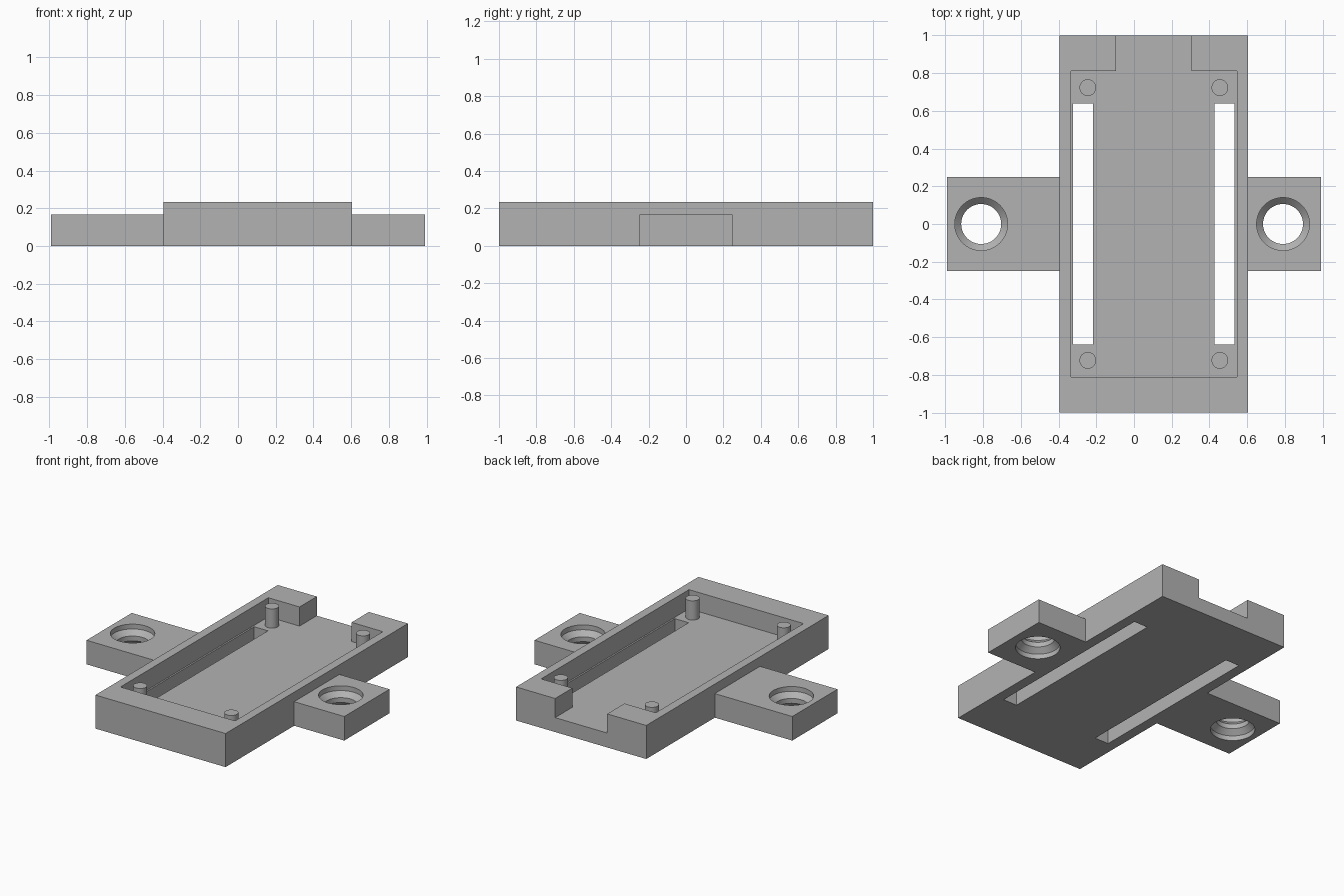
import bpy
import bmesh
from math import cos, sin, tau, radians

cube = bpy.data.objects.get("Cube")
if cube:
    bpy.data.objects.remove(cube, do_unlink=True)

grey = bpy.data.materials.new("plain_grey")
grey.use_nodes = True
GREY = (0.45, 0.45, 0.45, 1)
grey.diffuse_color = GREY
grey.node_tree.nodes["Principled BSDF"].inputs["Base Color"].default_value = GREY


def finish(bm, name):
    bmesh.ops.recalc_face_normals(bm, faces=bm.faces)
    mesh = bpy.data.meshes.new(name)
    bm.to_mesh(mesh)
    bm.free()
    mesh.materials.append(grey)
    obj = bpy.data.objects.new(name, mesh)
    bpy.context.collection.objects.link(obj)
    return obj


def prism(name, outline, z0, z1):
    """Extrude a flat outline from z0 to z1."""
    bm = bmesh.new()
    face = bm.faces.new([bm.verts.new((x, y, z0)) for x, y in outline])
    new = bmesh.ops.extrude_face_region(bm, geom=[face])["geom"]
    verts = [v for v in new if isinstance(v, bmesh.types.BMVert)]
    bmesh.ops.translate(bm, vec=(0, 0, z1 - z0), verts=verts)
    return finish(bm, name)


def box(name, x0, x1, y0, y1, z0, z1):
    return prism(name, [(x0, y0), (x1, y0), (x1, y1), (x0, y1)], z0, z1)


def lathe(name, cx, cy, profile, sides=64):
    """Closed solid of revolution from (radius, z) pairs."""
    bm = bmesh.new()
    rings = [[bm.verts.new((cx + r * cos(tau * i / sides), cy + r * sin(tau * i / sides), z))
              for i in range(sides)] for r, z in profile]
    for low, high in zip(rings, rings[1:]):
        for i in range(sides):
            j = (i + 1) % sides
            bm.faces.new((low[i], low[j], high[j], high[i]))
    bm.faces.new(rings[0])
    bm.faces.new(rings[-1])
    return finish(bm, name)


def select(obj):
    bpy.ops.object.select_all(action="DESELECT")
    obj.select_set(True)
    bpy.context.view_layer.objects.active = obj


def cut(target, cutter):
    cutter.hide_render = True
    mod = target.modifiers.new("cut", "BOOLEAN")
    mod.operation = "DIFFERENCE"
    mod.solver = "EXACT"
    mod.object = cutter
    select(target)
    bpy.ops.object.modifier_apply(modifier=mod.name)
    bpy.data.objects.remove(cutter, do_unlink=True)


def smooth(obj):
    select(obj)
    bpy.ops.object.shade_smooth_by_angle(angle=radians(30))


LEFT, RIGHT = -0.395, 0.605      # body sides
TOP, FLOOR, TAB = 0.233, 0.1, 0.167
MID = (LEFT + RIGHT) / 2

# Tray body with a recess that opens through a notch at the back
tray = box("tray_body", LEFT, RIGHT, -1, 1, 0, TOP)
px, py, nx = 0.44, 0.811, 0.2
recess = [(MID - px, -py), (MID + px, -py), (MID + px, py), (MID + nx, py),
          (MID + nx, 1.1), (MID - nx, 1.1), (MID - nx, py), (MID - px, py)]
cut(tray, prism("recess_cutter", recess, FLOOR, 0.4))

# Long slots through the floor, one along each side
for side in (-1, 1):
    a, b = sorted((MID + side * 0.323, MID + side * 0.429))
    cut(tray, box("slot_cutter", a, b, -0.64, 0.64, -0.1, 0.17))

# Corner pegs
for xname, sx in (("right", -1), ("left", 1)):
    for yname, sy in (("front", -1), ("back", 1)):
        peg = lathe(f"peg_{yname}_{xname}", MID + sx * 0.35, sy * 0.723,
                    [(0.044, FLOOR - 0.02), (0.044, TOP)], 40)
        smooth(peg)

# Mounting tabs with holes that narrow in the middle from both faces
WIDE, NARROW, STEP = 0.14, 0.106, TAB / 5
hole = [(WIDE, -0.1), (WIDE, STEP), (NARROW, 2 * STEP),
        (NARROW, 3 * STEP), (WIDE, 4 * STEP), (WIDE, 0.3)]
for name, x0, x1, hx in (("right_tab", -0.99, LEFT, -0.81), ("left_tab", RIGHT, 0.99, 0.79)):
    tab = box(name, x0, x1, -0.248, 0.248, 0, TAB)
    cut(tab, lathe("hole_cutter", hx, 0, hole))
    smooth(tab)
